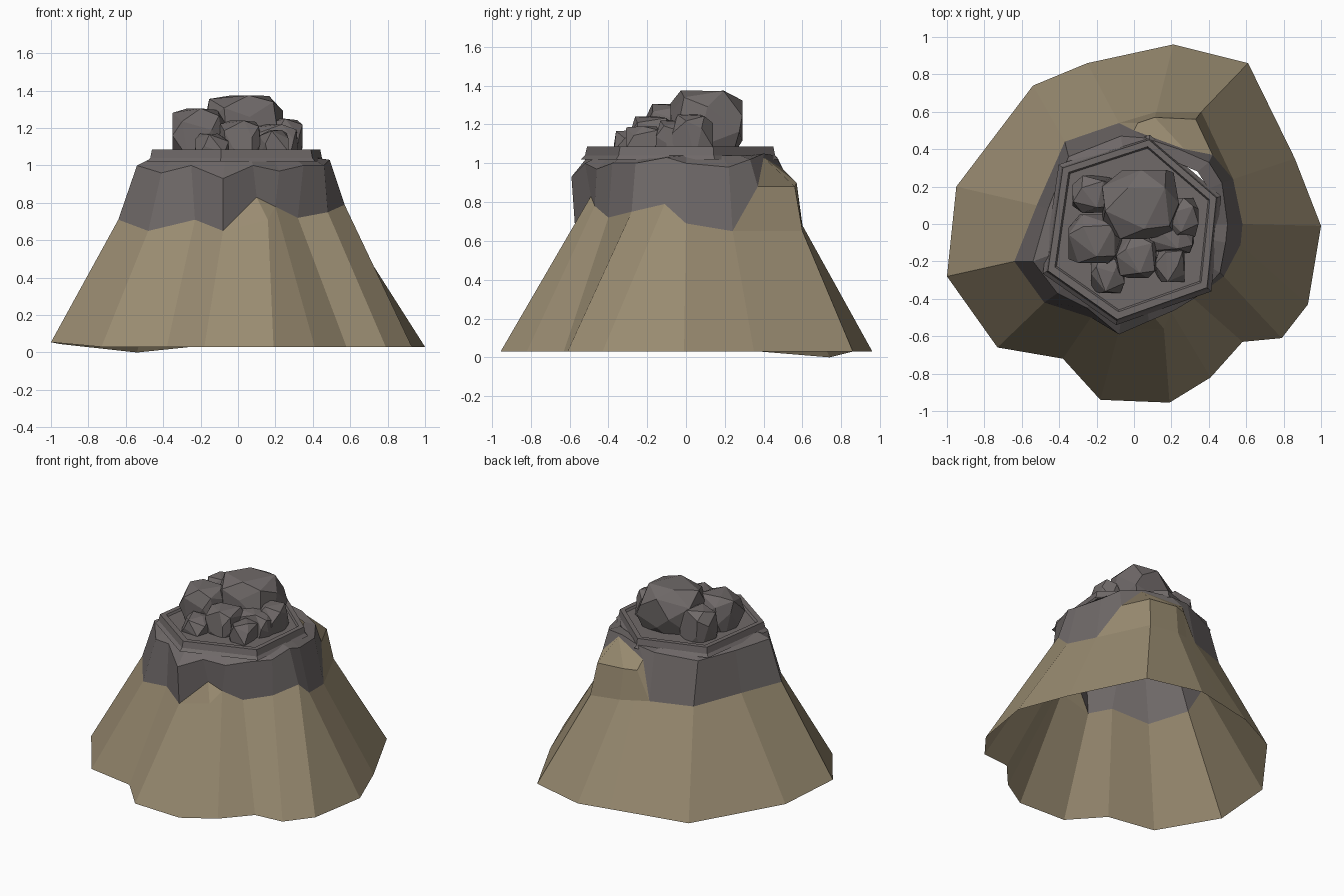
import bpy, bmesh, math, random
from mathutils import Vector

if "Cube" in bpy.data.objects:
    bpy.data.objects.remove(bpy.data.objects["Cube"])

random.seed(7)


def material(name, rgb):
    m = bpy.data.materials.new(name)
    m.diffuse_color = (*rgb, 1)
    m.use_nodes = True
    m.node_tree.nodes["Principled BSDF"].inputs["Base Color"].default_value = m.diffuse_color
    return m


TAN = material("sandy earth", (0.32, 0.26, 0.165))
GREY = material("dark stone", (0.16, 0.142, 0.14))


def finish(bm, name, mats):
    bmesh.ops.recalc_face_normals(bm, faces=bm.faces)
    me = bpy.data.meshes.new(name)
    bm.to_mesh(me)
    bm.free()
    for m in mats:
        me.materials.append(m)
    ob = bpy.data.objects.new(name, me)
    bpy.context.collection.objects.link(ob)
    return ob


def skin(bm, low, high, mat):
    """Join two rings of equal length with quads."""
    n = len(low)
    for i in range(n):
        j = (i + 1) % n
        bm.faces.new((low[i], low[j], high[j], high[i])).material_index = mat


# Mound: base outline, ragged colour boundary and shoulder, counter-clockwise from +x
base = [(1, -.01), (.86, .35), (.61, .86), (.21, .96), (-.02, .91), (-.25, .86),
        (-.54, .74), (-.95, .20), (-1, -.28), (-.73, -.66), (-.38, -.72), (-.18, -.94),
        (.19, -.955), (.41, -.82), (.58, -.63), (.79, -.61), (.93, -.43)]
base_z = {6: 0.0, 7: .045, 8: .055}
edge = [(.58, 0, .69), (.53, .24, .65), (.42, .37, .88), (.27, .40, 1.03), (0, .50, .97),
        (-.08, .54, .70), (-.37, .44, .70), (-.52, .10, .71), (-.64, -.20, .71),
        (-.48, -.42, .65), (-.23, -.50, .71), (-.08, -.57, .65), (.10, -.49, .83),
        (.20, -.47, .78), (.32, -.40, .72), (.48, -.28, .75), (.57, -.11, .79)]
shoulder = [(.50, 0, 1.0), (.47, .22, .98), (.40, .33, 1.02), (.24, .40, 1.05),
            (.06, .46, 1.04), (-.07, .47, 1.03), (-.35, .36, 1.0), (-.46, .08, 1.0),
            (-.54, -.20, 1.0), (-.41, -.37, .96), (-.25, -.45, 1.0), (-.08, -.59, .93),
            (.08, -.52, 1.0), (.22, -.46, .97), (.35, -.38, 1.0), (.46, -.26, 1.0),
            (.49, -.10, 1.03)]
# Bulges that swell out below the colour boundary; other columns run straight
lower_bulge = {2: (.36, .60, .65), 3: (.12, .60, .68), 4: (.02, .57, .69), 12: (.16, -.56, .71)}
upper_bulge = {2: (.33, .56, .88), 3: (.11, .57, .90), 4: (.02, .54, .90)}

ground = [(x, y, base_z.get(i, .03)) for i, (x, y) in enumerate(base)]
lower = [lower_bulge.get(i, e) for i, e in enumerate(edge)]
upper = [upper_bulge.get(i, e) for i, e in enumerate(edge)]
ledge = [(x * .85, y * .85, 1.04) for x, y, z in shoulder]
bm = bmesh.new()
rings = [[bm.verts.new(p) for p in ring] for ring in (ground, lower, upper, edge, shoulder, ledge)]
for k, mat in enumerate((0, 0, 0, 1, 1)):
    skin(bm, rings[k], rings[k + 1], mat)
bmesh.ops.remove_doubles(bm, verts=bm.verts, dist=1e-4)
finish(bm, "mound", [TAN, GREY])

# Summit slab: six-sided rim with a barely sunken floor
hexa = [(.44, .14), (.08, .45), (-.38, .30), (-.46, -.25), (-.09, -.51), (.39, -.34)]


def hex_ring(bm, scale, z):
    return [bm.verts.new((x * scale, y * scale, z)) for x, y in hexa]


bm = bmesh.new()
slab = [hex_ring(bm, s, z) for s, z in ((1.06, 1.02), (1.02, 1.04), (1, 1.085), (.92, 1.085), (.90, 1.07))]
for low, high in zip(slab, slab[1:]):
    skin(bm, low, high, 0)
bm.faces.new(slab[-1])
finish(bm, "summit_slab", [GREY])


# Boulders: blocky convex lumps, stretched past a box and clipped flat to it
def boulder(name, x0, x1, y0, y1, top, count=26, over=.12):
    pts = []
    for i in range(count):
        h = 1 - 2 * (i + .5) / count
        a = i * 2.39996 + random.uniform(-.35, .35)
        r = math.sqrt(1 - h * h)
        pts.append(Vector((r * math.cos(a), r * math.sin(a), h)))
    for axis, (lo, hi) in enumerate(((x0, x1), (y0, y1), (1.0, top))):
        c = [p[axis] for p in pts]
        grow = (hi - lo) * over
        for p in pts:
            t = (p[axis] - min(c)) / (max(c) - min(c))
            p[axis] = min(max(lo - grow + t * (hi - lo + 2 * grow), lo), hi)
    bm = bmesh.new()
    vs = [bm.verts.new(p) for p in pts]
    hull = bmesh.ops.convex_hull(bm, input=vs)
    loose = [v for v in bm.verts if not v.link_faces]
    bmesh.ops.delete(bm, geom=loose, context='VERTS')
    bmesh.ops.dissolve_limit(bm, angle_limit=math.radians(14), verts=bm.verts, edges=bm.edges)
    finish(bm, name, [GREY])


boulder("boulder_main", -.17, .24, -.08, .29, 1.375, 30)
boulder("boulder_left", -.35, -.06, -.21, .05, 1.305)
boulder("boulder_back_left", -.33, -.10, .06, .26, 1.28)
boulder("boulder_right", .18, .345, -.07, .14, 1.25)
boulder("boulder_front_right", .08, .32, -.16, .02, 1.22)
boulder("boulder_front", -.10, .12, -.29, -.05, 1.24)
boulder("pebble_left", -.23, -.05, -.37, -.17, 1.17, 18)
boulder("pebble_right", .11, .27, -.31, -.12, 1.19, 18)
